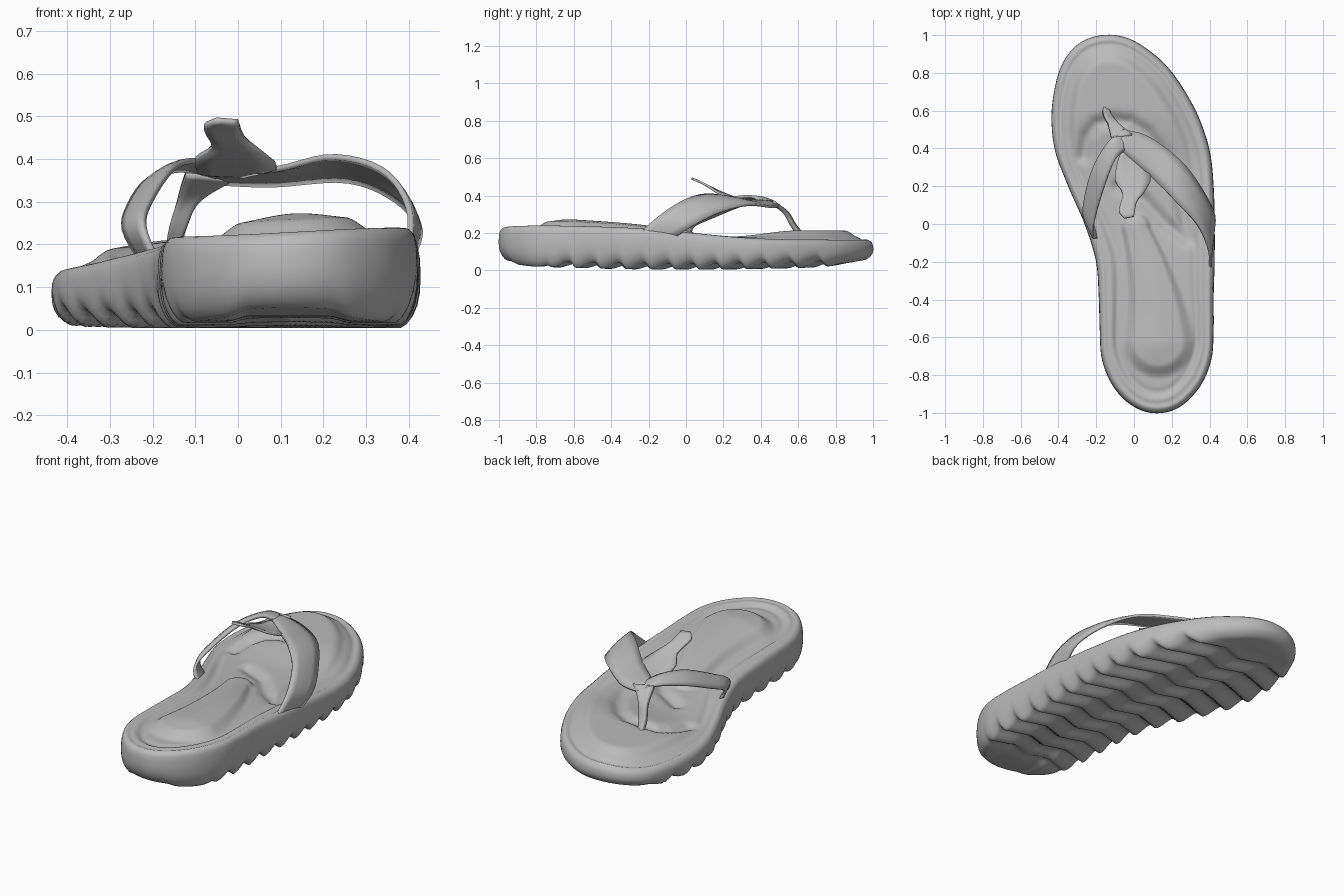
import bpy, bmesh, math
from mathutils import Vector

cube = bpy.data.objects.get("Cube")
if cube:
    bpy.data.objects.remove(cube, do_unlink=True)

grey = bpy.data.materials.new("warm_grey_foam")
grey.use_nodes = True
GREY = (0.5, 0.5, 0.5, 1)
grey.diffuse_color = GREY
grey.node_tree.nodes["Principled BSDF"].inputs["Base Color"].default_value = GREY


def spline(vals, t):
    """Smooth curve through evenly spaced values, t from 0 to 1."""
    f = min(max(t, 0), 1) * (len(vals) - 1)
    i = min(int(f), len(vals) - 2)
    u = f - i
    b, c = vals[i], vals[i + 1]
    a = vals[i - 1] if i else b * 2 - c
    d = vals[i + 2] if i + 2 < len(vals) else c * 2 - b
    return b + (c - a) * (u / 2) + (a * 2 - b * 5 + c * 4 - d) * (u * u / 2) \
        + (b * 3 - a - c * 3 + d) * (u ** 3 / 2)


def smooth(lo, hi, v):
    u = min(max((v - lo) / (hi - lo), 0), 1)
    return u * u * (3 - 2 * u)


def finish(name, bm, angle):
    bmesh.ops.remove_doubles(bm, verts=bm.verts, dist=0.0004)
    bmesh.ops.recalc_face_normals(bm, faces=bm.faces)
    me = bpy.data.meshes.new(name)
    bm.to_mesh(me)
    bm.free()
    me.materials.append(grey)
    ob = bpy.data.objects.new(name, me)
    bpy.context.collection.objects.link(ob)
    bpy.ops.object.select_all(action="DESELECT")
    ob.select_set(True)
    bpy.context.view_layer.objects.active = ob
    bpy.ops.object.shade_smooth_by_angle(angle=math.radians(angle))
    return ob


# Sole outline: edge positions from toe to heel at equal angles
LEFT = [-.13, -.24, -.325, -.385, -.42, -.435, -.415, -.345, -.26,
        -.2, -.185, -.18, -.17, -.125, -.055, .03, .12]
RIGHT = [-.13, -.03, .07, .175, .265, .345, .4, .42, .425,
         .425, .42, .42, .41, .365, .295, .215, .12]
RIM = [.165, .165, .168, .176, .195, .215, .225, .23, .23]    # rim height, toe to heel
# Channel moulded around the ball of the foot
CHANNEL = [Vector(p) for p in ((-.27, .36), (-.25, .46), (-.2, .53), (-.12, .55), (-.02, .54),
                               (.07, .48), (.16, .36), (.22, .22), (.26, .06), (.28, -.08),
                               (.17, .0), (.05, .13), (-.08, .2))]
STEPS = 230


def middle(y):
    t = math.acos(max(-1, min(1, y))) / math.pi
    return (spline(LEFT, t) + spline(RIGHT, t)) / 2


def heel_pad(x, y):
    """Pear-shaped cushion, wide at the heel and narrow at the arch."""
    k = min(max((y + .62) / .6, 0), 1)
    r = math.hypot(x - (.13 - .12 * k * k), y - (-.62 + .6 * k)) / (.175 - .1 * k)
    return (1 - .35 * k) * (.65 * (1 - smooth(.7, 1.15, r)) + .35 * (1 - smooth(0, 1, r)))


def channel_gap(x, y):
    p, best = Vector((x, y)), 1
    for a, b in zip(CHANNEL, CHANNEL[1:]):
        ab = b - a
        k = min(max((p - a).dot(ab) / ab.length_squared, 0), 1)
        best = min(best, (p - a - ab * k).length)
    return best


def top_z(x, y, d):
    z = spline(RIM, (1 - y) / 2)
    side = x - middle(y)
    fore = smooth(-.1, .5, y)
    z += .022 * smooth(-.3, .3, side) * (1 - fore) - .011 * (1 - fore)
    z -= .026 * fore * smooth(0, .3, -side)
    z -= .018 * (1 - smooth(0, .03, d))
    z -= .006 * math.exp(-((d - .048) / .014) ** 2)          # seam inside the rim
    z -= .007 * math.exp(-((d - .105) / .02) ** 2)           # second moulded line
    z += .036 * smooth(.25, .62, y) * smooth(.045, .16, d)   # dished toe bed
    z += .012 * fore * smooth(.05, .12, d)
    z -= .012 * (1 - fore) * smooth(.06, .12, d)             # heel hollow
    z -= .024 * math.exp(-(channel_gap(x, y) / .035) ** 2) * smooth(.05, .12, d)
    return z + .056 * heel_pad(x, y) * smooth(.05, .12, d)


def bottom_z(x, y, d):
    z = .004 + .025 * y * y + .035 * smooth(.7, 1.05, y) + .02 * smooth(.8, 1.05, -y)
    off = abs(x - middle(y))
    u = ((y + .35 * abs(off - .13)) / .135) % 1              # sawtooth tread lugs
    cut = smooth(0, 1, min(u / .72, (1 - u) / .28))
    tread = smooth(-.8, -.65, y) * (1 - smooth(.7, .9, y))
    z += cut * tread * (.022 + .012 * smooth(.1, .26, off))
    z += .012 * (1 - smooth(.09, .15, off)) * smooth(.4, .75, -y)
    return z


# Rings: kind, inset from the edge, share of the way up the wall
RINGS = [("top", i / 20, None) for i in range(20)]
RINGS += [("top_d", i * .01, None) for i in range(16, 2, -1)]
RINGS += [("top_d", d, None) for d in (.022, .015, .009)]
RINGS += [("wall", .004, .94), ("wall", 0, .82), ("wall", -.002, .6), ("wall", 0, .42),
          ("wall", .006, .27), ("wall", .016, .15), ("wall", .03, .05)]
RINGS += [("low_d", i * .015, None) for i in range(3, 11)]
RINGS += [("low", 1 - i / 14, None) for i in range(15)]


def sole_point(px, y, kind, a, h):
    edge = Vector((px, y))
    core = Vector((middle(.65 * y), .65 * y))
    reach = (edge - core).length
    d = reach - (reach - .16) * a if kind in ("top", "low") else a
    p = edge.lerp(core, d / reach)
    if kind.startswith("top"):
        return (p.x, p.y, top_z(p.x, p.y, d))
    lo = bottom_z(p.x, p.y, d)
    if kind == "wall":
        hi = top_z(p.x, p.y, .005)
        return (p.x, p.y, lo + (hi - lo) * h)
    return (p.x, p.y, lo)


# Sole, with its footbed, wall and tread in one skin
bm = bmesh.new()
ts = [i / STEPS for i in range(STEPS + 1)]
loop = [(spline(LEFT, t), math.cos(math.pi * t)) for t in ts]
loop += [(spline(RIGHT, t), math.cos(math.pi * t)) for t in reversed(ts[1:-1])]
rows = [[bm.verts.new(sole_point(x, y, *ring)) for x, y in loop] for ring in RINGS]
n = len(loop)
for r0, r1 in zip(rows, rows[1:]):
    for i in range(n):
        j = (i + 1) % n
        bm.faces.new((r0[i], r0[j], r1[j], r1[i]))
finish("sole", bm, 60)


def ribbon(name, rail_a, rail_b, thick=.014, along=24, bulge=0.0):
    """Flat band stretched between two edge rails."""
    a, b = [Vector(p) for p in rail_a], [Vector(p) for p in rail_b]
    bm = bmesh.new()
    rows = []
    for i in range(along + 1):
        p, q = spline(a, i / along), spline(b, i / along)
        row = []
        for k in range(5):
            v = p.lerp(q, k / 4)
            v.z += bulge * math.sin(math.pi * k / 4)
            row.append(bm.verts.new(v))
        rows.append(row)
    for r0, r1 in zip(rows, rows[1:]):
        for k in range(4):
            bm.faces.new((r0[k], r0[k + 1], r1[k + 1], r1[k]))
    ob = finish(name, bm, 35)
    mod = ob.modifiers.new("thickness", "SOLIDIFY")
    mod.thickness = thick
    mod.offset = 0


# V-shaped straps
ribbon("left_strap",
       [(-.08, .40, .37), (.08, .26, .375), (.22, .12, .405), (.34, -.01, .373),
        (.40, -.15, .285), (.40, -.28, .17)],
       [(-.06, .50, .345), (.08, .46, .34), (.25, .33, .35), (.36, .18, .31),
        (.425, .04, .24), (.405, -.08, .16)], bulge=.01)
ribbon("right_strap",
       [(-.05, .50, .345), (-.13, .44, .375), (-.21, .31, .35), (-.255, .16, .29),
        (-.265, .04, .23), (-.21, .03, .14)],
       [(-.05, .39, .37), (-.1, .34, .395), (-.15, .22, .38), (-.2, .06, .31),
        (-.22, -.06, .24), (-.18, -.08, .14)], bulge=.006)

# Toe post rising to the strap joint
ribbon("toe_post",
       [(-.165, .63, .18), (-.16, .58, .24), (-.14, .535, .31), (-.12, .45, .37)],
       [(-.14, .61, .18), (-.12, .57, .24), (-.085, .53, .31), (-.01, .47, .36)],
       thick=.024)

# Torn tab standing up behind the strap joint
ribbon("loose_tab",
       [(-.07, .38, .365), (-.09, .32, .37), (-.1, .23, .40), (-.06, .16, .43),
        (-.08, .07, .475), (-.05, .03, .492)],
       [(.01, .38, .36), (.03, .33, .365), (.09, .25, .38), (.055, .17, .415),
        (.015, .12, .45), (0, .04, .488)], along=15, thick=.012)
